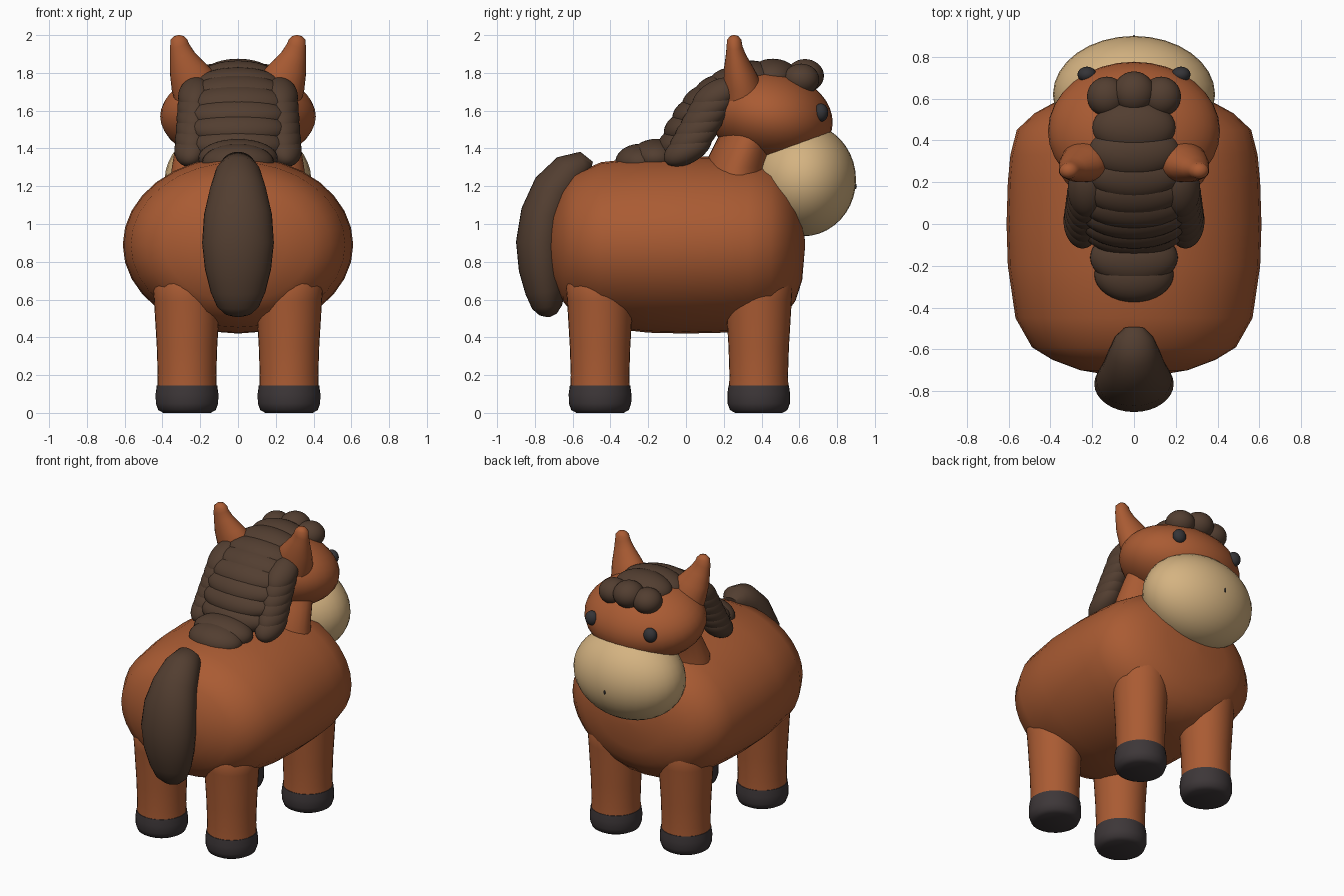
import bpy, bmesh, math
from mathutils import Vector, Matrix

cube = bpy.data.objects.get("Cube")
if cube:
    bpy.data.objects.remove(cube, do_unlink=True)


def material(name, rgb):
    m = bpy.data.materials.new(name)
    m.use_nodes = True
    m.diffuse_color = (*rgb, 1)
    node = m.node_tree.nodes["Principled BSDF"]
    node.inputs["Base Color"].default_value = (*rgb, 1)
    node.inputs["Roughness"].default_value = 0.7
    return m


COAT = material("chestnut coat", (0.40, 0.105, 0.033))
HAIR = material("dark brown hair", (0.085, 0.048, 0.03))
TAN = material("tan muzzle", (0.66, 0.45, 0.22))
HOOF = material("charcoal hoof", (0.047, 0.038, 0.04))
EYE = material("dark eye", (0.035, 0.034, 0.038))


def finish(name, bm, mat, angle=60):
    bmesh.ops.recalc_face_normals(bm, faces=bm.faces)
    mesh = bpy.data.meshes.new(name)
    bm.to_mesh(mesh)
    bm.free()
    mesh.materials.append(mat)
    ob = bpy.data.objects.new(name, mesh)
    bpy.context.collection.objects.link(ob)
    bpy.ops.object.select_all(action="DESELECT")
    ob.select_set(True)
    bpy.context.view_layer.objects.active = ob
    bpy.ops.object.shade_smooth_by_angle(angle=math.radians(angle))
    return ob


def ball(name, centre, size, mat, tilt=0, roll=0):
    bm = bmesh.new()
    turn = Matrix.Rotation(math.radians(tilt), 4, "X") @ Matrix.Rotation(math.radians(roll), 4, "Y")
    bmesh.ops.create_uvsphere(bm, u_segments=32, v_segments=20, radius=1,
                              matrix=Matrix.Translation(centre) @ turn @ Matrix.Diagonal((*size, 1)))
    return finish(name, bm, mat)


def loft(name, sections, mat, sides=32, angle=60):
    """Join rings given as (centre, first half axis, second half axis)."""
    bm = bmesh.new()
    rings = []
    for c, u, v in sections:
        steps = [2 * math.pi * i / sides for i in range(sides)]
        rings.append([bm.verts.new(Vector(c) + Vector(u) * math.cos(a) + Vector(v) * math.sin(a)) for a in steps])
    for a, b in zip(rings, rings[1:]):
        for i in range(sides):
            j = (i + 1) % sides
            bm.faces.new((a[i], a[j], b[j], b[i]))
    bm.faces.new(rings[0])
    bm.faces.new(rings[-1])
    return finish(name, bm, mat, angle)


def upright(name, x, y, profile, mat):
    return loft(name, [((x, y, z), (r, 0, 0), (0, r, 0)) for r, z in profile], mat)


# Barrel body: elliptical rings along y
body = [(-0.74, 0.03), (-0.70, 0.42), (-0.65, 0.64), (-0.59, 0.80), (-0.45, 0.93), (-0.2, 0.99), (0.0, 1),
        (0.2, 0.99), (0.33, 0.97), (0.45, 0.92), (0.53, 0.78), (0.58, 0.63), (0.615, 0.4), (0.63, 0.03)]
loft("body", [((0, y, 0.89), (0.61 * s, 0, 0), (0, 0, 0.47 * s)) for y, s in body], COAT)

# Legs and hooves
hoof = [(0.125, 0), (0.152, 0.015), (0.165, 0.05), (0.166, 0.1), (0.16, 0.145), (0.14, 0.146)]
for side, x in (("left", 0.27), ("right", -0.27)):
    for end, y, top in (("front", 0.385), ("back", -0.455)) and (("front", 0.385, 0.8), ("back", -0.455, 0.76)):
        upright(f"{end}_{side}_hoof", x, y, hoof, HOOF)
        leg = [(0.157, 0.14), (0.155, 0.2), (0.16, 0.35), (0.175, 0.6), (0.187, top - 0.02), (0.16, top)]
        upright(f"{end}_{side}_leg", x, y, leg, COAT)

# Neck, head and muzzle
loft("neck", [((0, y, z), (rx, 0, 0), (0, ry, 0)) for y, z, rx, ry in
              ((0.25, 1.1, 0.37, 0.2), (0.27, 1.3, 0.35, 0.18), (0.32, 1.42, 0.33, 0.17), (0.4, 1.58, 0.3, 0.17))],
     COAT)
ball("head", (0, 0.445, 1.57), (0.412, 0.335, 0.245), COAT, tilt=-12)
ball("muzzle", (0, 0.62, 1.235), (0.388, 0.28, 0.3), TAN)
ball("mouth_slit", (0, 0.896, 1.2), (0.006, 0.008, 0.016), EYE)

# Eyes and ears
for side, s in (("left", 1), ("right", -1)):
    ball(f"{side}_eye", (s * 0.225, 0.715, 1.59), (0.045, 0.038, 0.048), EYE)
    ear = []
    for x, y, z, rx, ry in ((0.2, 0.31, 1.64, 0.12, 0.11), (0.225, 0.3, 1.74, 0.125, 0.1),
                            (0.265, 0.28, 1.82, 0.095, 0.08), (0.295, 0.265, 1.89, 0.065, 0.055),
                            (0.31, 0.257, 1.94, 0.05, 0.042), (0.312, 0.255, 1.975, 0.045, 0.038),
                            (0.312, 0.255, 1.995, 0.025, 0.022), (0.312, 0.255, 2.0, 0.006, 0.006)):
        ear.append(((s * x, y, z), (rx, 0, -0.3 * s * rx if z < 1.95 else 0), (0, ry, 0)))
    loft(f"{side}_ear", ear, COAT, 24)

# Mane: overlapping lumps along the crest, with shorter locks down each side
crest = [(-0.24, 1.325, 0.19), (-0.16, 1.35, 0.21), (-0.02, 1.42, 0.25), (0.015, 1.5, 0.26), (0.06, 1.575, 0.26),
         (0.11, 1.64, 0.26), (0.17, 1.69, 0.25), (0.25, 1.73, 0.24), (0.35, 1.765, 0.22), (0.46, 1.775, 0.2)]
for i, (y, z, w) in enumerate(crest):
    ball(f"mane_crest_{i + 1}", (0, y, z), (w, 0.135, 0.1), HAIR, tilt=15 if 1 < i < 7 else 0)
for side, s in (("left", 1), ("right", -1)):
    for i in range(6):
        t = i / 5
        centre = (s * (0.25 - 0.02 * t), 0.01 + 0.15 * t, 1.40 + 0.28 * t)
        ball(f"mane_{side}_lock_{i + 1}", centre, (0.09, 0.14, 0.075), HAIR, tilt=30, roll=s * 25)

# Forelock lumps
for name, x, y, z, r in (("left", 0.13, 0.61, 1.765, 0.095), ("right", -0.13, 0.61, 1.765, 0.095),
                         ("middle", 0, 0.63, 1.785, 0.1)):
    ball(f"forelock_{name}", (x, y, z), (r, r, r * 0.88), HAIR)

# Tail: flattened rings following a drooping path
path = [(-0.50, 1.30, 0.03, 0.05), (-0.54, 1.31, 0.075, 0.09), (-0.61, 1.27, 0.11, 0.12), (-0.69, 1.18, 0.125, 0.15),
        (-0.745, 1.05, 0.13, 0.18), (-0.765, 0.9, 0.135, 0.19), (-0.76, 0.76, 0.125, 0.175),
        (-0.745, 0.64, 0.105, 0.145), (-0.735, 0.56, 0.08, 0.11), (-0.73, 0.52, 0.045, 0.065), (-0.73, 0.508, 0.01, 0.015)]
rings = []
for i, (y, z, thick, wide) in enumerate(path):
    a, b = path[max(i - 1, 0)], path[min(i + 1, len(path) - 1)]
    along = Vector((0, b[0] - a[0], b[1] - a[1])).normalized()
    rings.append(((0, y, z), (wide, 0, 0), Vector((0, -along.z, along.y)) * thick))
loft("tail", rings, HAIR)
